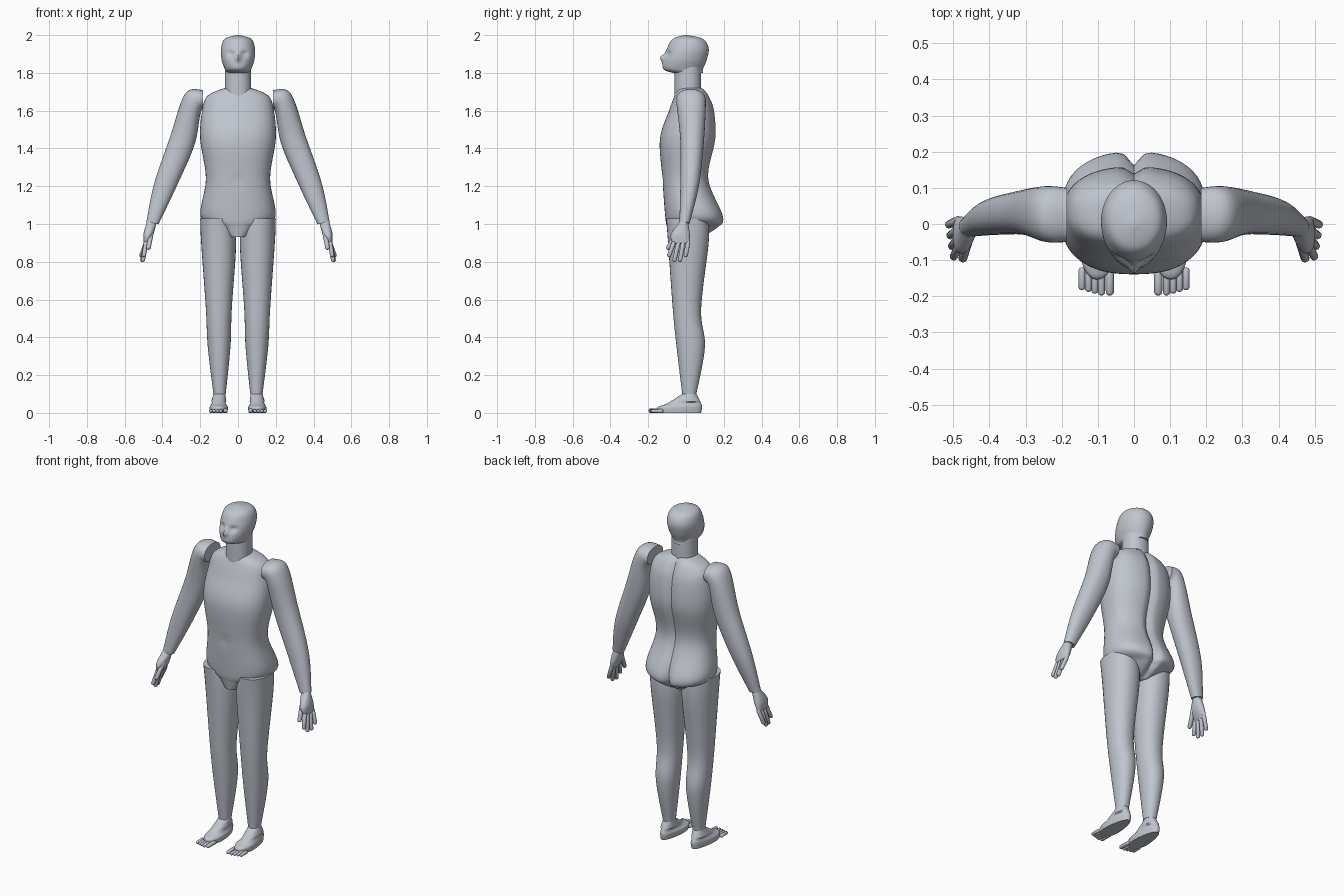
import bpy
import bmesh
from math import cos, sin, tau, exp, radians, copysign
from mathutils import Vector, Matrix

default_cube = bpy.data.objects.get("Cube")
if default_cube:
    bpy.data.objects.remove(default_cube, do_unlink=True)

colour = (.53, .56, .62, 1)
plaster = bpy.data.materials.new("pale blue grey")
plaster.use_nodes = True
plaster.diffuse_color = colour
plaster.node_tree.nodes["Principled BSDF"].inputs["Base Color"].default_value = colour


def finish(name, bm, side):
    """Make a smooth object, mirrored to the right when side is negative."""
    for vert in bm.verts:
        vert.co.x *= side
    bmesh.ops.recalc_face_normals(bm, faces=bm.faces)
    mesh = bpy.data.meshes.new(name)
    bm.to_mesh(mesh)
    bm.free()
    mesh.materials.append(plaster)
    mesh.shade_smooth()
    mesh.set_sharp_from_angle(angle=radians(50))
    part = bpy.data.objects.new(name, mesh)
    bpy.context.collection.objects.link(part)


def smooth_rows(rows, steps=8):
    """Pass a smooth curve through the rows of a profile."""
    rows = [Vector(row) for row in rows]
    padded = [rows[0]] + rows + [rows[-1]]
    for before, start, end, after in zip(padded, rows, rows[1:], padded[3:]):
        leave, arrive = (end - before) / 2, (after - start) / 2
        for step in range(steps):
            t = step / steps
            ease = t * t * (3 - 2 * t)
            bend = (leave * (1 - t) - arrive * t) * t * (1 - t)
            yield start.lerp(end, ease) + bend
    yield rows[-1]


def rounded(value, power):
    """Superellipse coordinate, scaled to run from zero to one."""
    return (copysign(abs(value) ** (2 / power), value) + 1) / 2


def loft(name, rows, side=1, power=2.2, count=32, shape=None):
    """Skin rings given as inner x, inner z, outer x, outer z, front y, back y."""
    bm = bmesh.new()
    rings = []
    for inner_x, inner_z, outer_x, outer_z, front, back in smooth_rows(rows):
        ring = []
        for index in range(count):
            angle = tau * index / count
            across = rounded(cos(angle), power)
            deep = rounded(sin(angle), power)
            point = Vector((inner_x + (outer_x - inner_x) * across,
                            front + (back - front) * deep,
                            inner_z + (outer_z - inner_z) * across))
            if shape:
                shape(point)
            ring.append(bm.verts.new(point))
        rings.append(ring)
    for low, high in zip(rings, rings[1:]):
        for index in range(count):
            bm.faces.new((low[index - 1], low[index], high[index], high[index - 1]))
    bm.faces.new(rings[0])
    bm.faces.new(rings[-1])
    finish(name, bm, side)


def level(*rows):
    """Horizontal rings from height, inner x, outer x, front y, back y."""
    return [(inner, z, outer, z, front, back) for z, inner, outer, front, back in rows]


def centred(*rows):
    """Horizontal rings from height, half width, front y, back y."""
    return level(*[(z, -half, half, front, back) for z, half, front, back in rows])


def digit(name, start, end, radius, side):
    """A rounded finger or toe running between two points."""
    start, end = Vector(start), Vector(end)
    axis = end - start
    bm = bmesh.new()
    bmesh.ops.create_uvsphere(bm, u_segments=12, v_segments=8, radius=radius)
    for vert in bm.verts:
        if vert.co.z > radius / 9:
            vert.co.z += axis.length - radius
    bm.transform(axis.to_track_quat("Z", "Y").to_matrix().to_4x4())
    bm.transform(Matrix.Translation(start))
    finish(name, bm, side)


def bump(value, centre, width):
    """Soft hill of height one."""
    return exp(-((value - centre) / width) ** 2)


# Spine groove, cleft and navel
def shape_body(point):
    if point.y > 0:
        depth = .02 + .02 * bump(point.z, 1, .08)
        point.y -= depth * bump(point.x, 0, .02)
    else:
        point.y += .01 * bump(point.x, 0, .02) * bump(point.z, 1.23, .02)


# Nose and eye sockets
def shape_face(point):
    if point.y < 0:
        sideways = abs(point.x)
        point.y -= .02 * bump(sideways, 0, .013) * bump(point.z, 1.88, .02)
        point.y += .016 * bump(sideways, .034, .02) * bump(point.z, 1.9, .016)


# Heel narrower than the ball of the foot
def shape_foot(point):
    behind_ball = max(point.y + .08, 0)
    if point.z < .06:
        point.x += (.1 - point.x) * min(behind_ball * 2, .25)


torso_rows = centred((.93, .05, -.09, .09), (.98, .11, -.1, .17), (1.04, .198, -.11, .198),
                     (1.24, .17, -.125, .12), (1.45, .2, -.138, .157), (1.6, .19, -.09, .15),
                     (1.68, .16, -.06, .12), (1.72, .07, -.04, .09))
neck_rows = centred((1.68, .07, -.06, .08), (1.84, .07, -.06, .08))
head_rows = centred((1.8, .06, -.07, .09), (1.82, .07, -.12, .09), (1.87, .087, -.12, .11),
                    (1.93, .09, -.1, .12), (1.98, .07, -.07, .09), (2, .01, -.01, .01))
loft("torso", torso_rows, power=2.4, count=64, shape=shape_body)
loft("neck", neck_rows)
loft("head", head_rows, power=2, count=64, shape=shape_face)

arm_rows = [(.186, 1.61, .186, 1.71, -.05, .1), (.2, 1.58, .28, 1.69, -.05, .105),
            (.23, 1.42, .36, 1.46, -.03, .095), (.32, 1.21, .445, 1.21, -.03, .07),
            (.42, 1, .485, 1.01, -.035, .02)]
palm_rows = [(.43, 1.01, .48, 1.02, -.03, .01), (.45, .94, .5, .95, -.08, .02),
             (.48, .89, .5, .9, -.07, .02)]
leg_rows = level((.1, .065, .13, -.02, .055), (.35, .04, .16, -.05, .1),
                 (.55, .033, .17, -.07, .08), (.9, .01, .195, -.095, .12),
                 (1.03, .03, .2, -.105, .12))
foot_rows = level((0, .055, .15, -.15, .08), (.03, .05, .153, -.15, .085),
                  (.05, .06, .145, -.1, .08), (.1, .067, .13, -.02, .055))

for side, label in ((1, "left_"), (-1, "right_")):
    loft(label + "arm", arm_rows, side)
    loft(label + "palm", palm_rows, side)
    loft(label + "leg", leg_rows, side)
    loft(label + "foot", foot_rows, side, shape=shape_foot)

    # Thumb in front, then four fingers fanning backwards
    digit(label + "thumb", (.46, -.05, .95), (.475, -.1, .865), .013, side)
    for index, finger in enumerate(("index", "middle", "ring", "little")):
        base_y = -.065 + .025 * index
        tip_x = .5 + .005 * index
        tip_z = .8 + .025 * (finger in ("index", "little"))
        digit(label + finger + "_finger", (.487, base_y, .9),
              (tip_x, base_y * 1.2 - .015, tip_z), .012, side)

    # Big toe inside, smaller toes stepping back outwards
    digit(label + "big_toe", (.067, -.13, .012), (.067, -.198, .012), .012, side)
    for index in range(4):
        toe_x = .09 + .018 * index
        tip_y = -.198 + .005 * index
        digit(label + "small_toe_" + str(index + 1), (toe_x, -.13, .01),
              (toe_x, tip_y, .01), .01, side)
